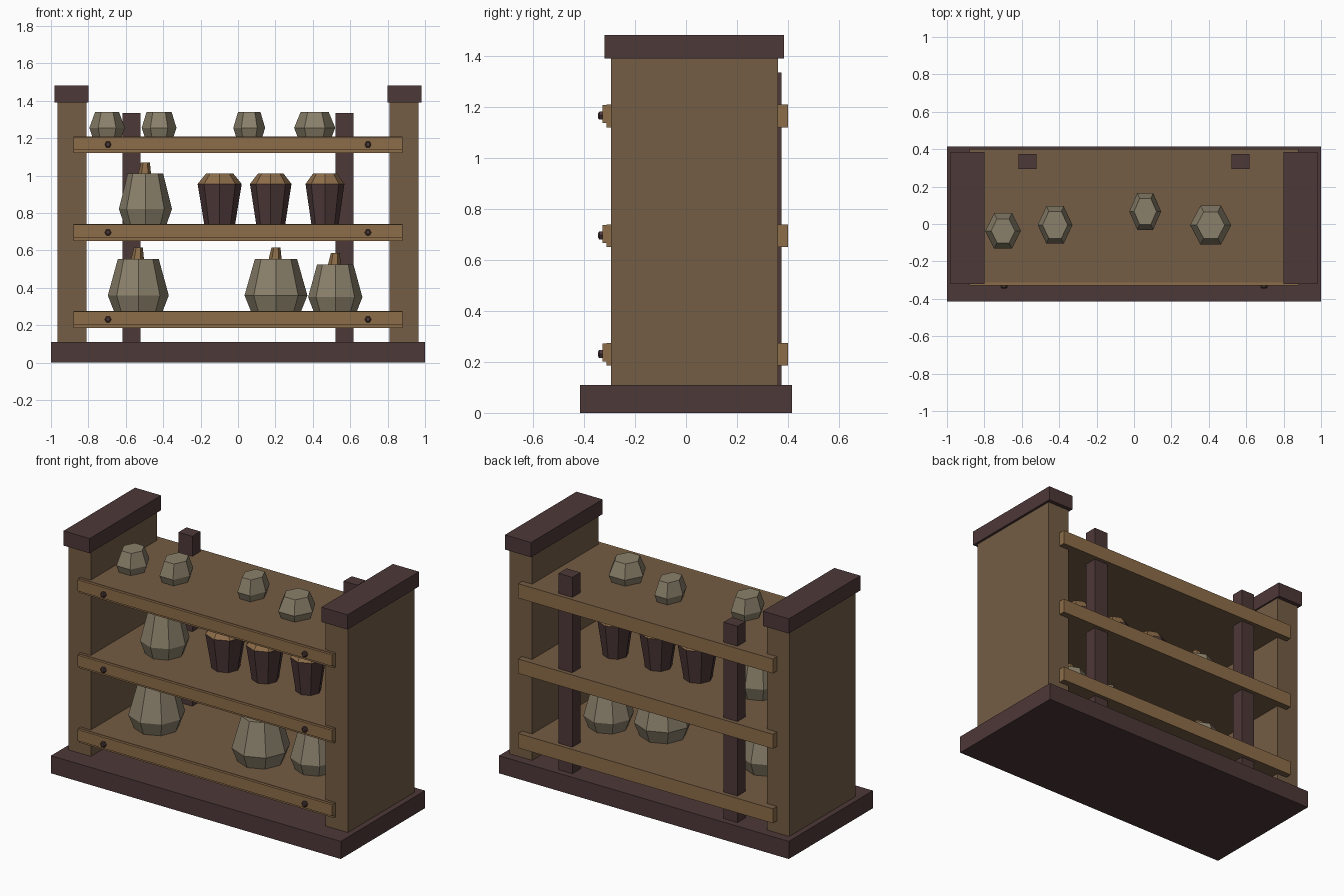
import bpy, bmesh, math

if "Cube" in bpy.data.objects:
    bpy.data.objects.remove(bpy.data.objects["Cube"])


def make_mat(name, rgb):
    m = bpy.data.materials.new(name)
    m.diffuse_color = (*rgb, 1)
    m.use_nodes = True
    m.node_tree.nodes["Principled BSDF"].inputs["Base Color"].default_value = m.diffuse_color
    return m


DARK = make_mat("dark wood", (0.076, 0.040, 0.040))
BROWN = make_mat("brown wood", (0.174, 0.109, 0.058))
TAN = make_mat("tan wood", (0.270, 0.155, 0.068))
GREY = make_mat("grey green gourd", (0.255, 0.217, 0.146))


def finish(name, bm, *mats):
    bmesh.ops.recalc_face_normals(bm, faces=bm.faces)
    me = bpy.data.meshes.new(name)
    bm.to_mesh(me)
    bm.free()
    ob = bpy.data.objects.new(name, me)
    bpy.context.collection.objects.link(ob)
    for m in mats:
        me.materials.append(m)
    return ob


def box(name, x, y, z, *mats):
    """Box from (min, max) ranges."""
    bm = bmesh.new()
    bmesh.ops.create_cube(bm, size=1)
    for v in bm.verts:
        v.co = [r[0] + (c + 0.5) * (r[1] - r[0]) for c, r in zip(v.co, (x, y, z))]
    return finish(name, bm, *mats)


def lathe(name, loc, rings, sides, mat, ys=1.0, turn=0.0):
    """Faceted solid from rings of (radius, height, x shift)."""
    bm = bmesh.new()
    loops = []
    for r, z, dx in rings:
        loops.append([bm.verts.new((
            loc[0] + dx + r * math.cos(turn + i * math.tau / sides),
            loc[1] + ys * r * math.sin(turn + i * math.tau / sides),
            loc[2] + z)) for i in range(sides)])
    for a, b in zip(loops, loops[1:]):
        for i in range(sides):
            j = (i + 1) % sides
            bm.faces.new((a[i], a[j], b[j], b[i]))
    bm.faces.new(loops[0])
    bm.faces.new(loops[-1])
    return finish(name, bm, mat)


# Base plinth
box("base", (-1, 1), (-0.415, 0.415), (0, 0.11), DARK)

# Side panels, caps and rear posts, one per side
for s, side in ((-1, "left"), (1, "right")):
    box(side + "_panel", sorted((s * 0.81, s * 0.965)), (-0.295, 0.36), (0.11, 1.39), BROWN)
    box(side + "_cap", sorted((s * 0.80, s * 0.98)), (-0.32, 0.385), (1.39, 1.482), DARK)
    box(side + "_rear_post", sorted((s * 0.522, s * 0.618)), (0.295, 0.375), (0.11, 1.335), DARK)

# Shelves with lighter edges, front trim and pegs
SHELF_TOPS = (0.275, 0.74, 1.21)
for n, top in enumerate(SHELF_TOPS):
    shelf = box(f"shelf_{n}", (-0.88, 0.88), (-0.312, 0.40), (top - 0.09, top), BROWN, TAN)
    for p in shelf.data.polygons:
        p.material_index = 0 if abs(p.normal.z) > 0.5 else 1
    box(f"shelf_trim_{n}", (-0.88, 0.88), (-0.328, -0.312), (top - 0.073, top - 0.003), TAN)
    for s in (-1, 1):
        peg = lathe(f"peg_{n}", (0, 0, 0), [(0.018, 0, 0), (0.018, 0.012, 0), (0.011, 0.017, 0)], 6, DARK)
        peg.rotation_euler.x = math.pi / 2
        peg.location = (s * 0.695, -0.328, top - 0.044)

# Small gourds on the top shelf: x, y, x radius, y half width, top radius
for x, y, rx, ry, rt in ((-0.70, -0.037, 0.095, 0.095, 0.064),
                         (-0.422, -0.005, 0.093, 0.100, 0.067),
                         (0.06, 0.067, 0.085, 0.098, 0.060),
                         (0.41, -0.006, 0.110, 0.104, 0.075)):
    lathe("small_gourd", (x, y, SHELF_TOPS[2]),
          [(rx * 0.84, 0, 0), (rx, 0.045, 0), (rt, 0.13, 0)],
          6, GREY, ys=ry / (0.866 * rx))

# Large gourds with stems: x, y, shelf height, radius, height
for x, y, z, r, h in ((-0.495, -0.015, SHELF_TOPS[1], 0.142, 0.27),
                      (-0.533, -0.04, SHELF_TOPS[0], 0.163, 0.28),
                      (0.203, -0.065, SHELF_TOPS[0], 0.168, 0.28),
                      (0.52, 0.02, SHELF_TOPS[0], 0.145, 0.25)):
    lathe("large_gourd", (x, y, z),
          [(r * 0.8, 0, 0), (r, h * 0.3, 0), (r * 0.67, h, 0)], 8, GREY)
    lathe("gourd_stem", (x, y, z + h),
          [(0.036, -0.01, -0.005), (0.024, 0.06, 0)], 6, TAN)

# Lidded buckets on the middle shelf
for x, y, r in ((-0.098, 0.02, 0.118), (0.175, 0.02, 0.111), (0.465, 0.03, 0.104)):
    lathe("bucket", (x, y, SHELF_TOPS[1]),
          [(r * 0.70, 0, 0), (r, 0.215, 0)], 8, DARK)
    lathe("bucket_lid", (x, y, SHELF_TOPS[1]),
          [(r, 0.215, 0), (r * 0.62, 0.27, 0)], 8, TAN)
